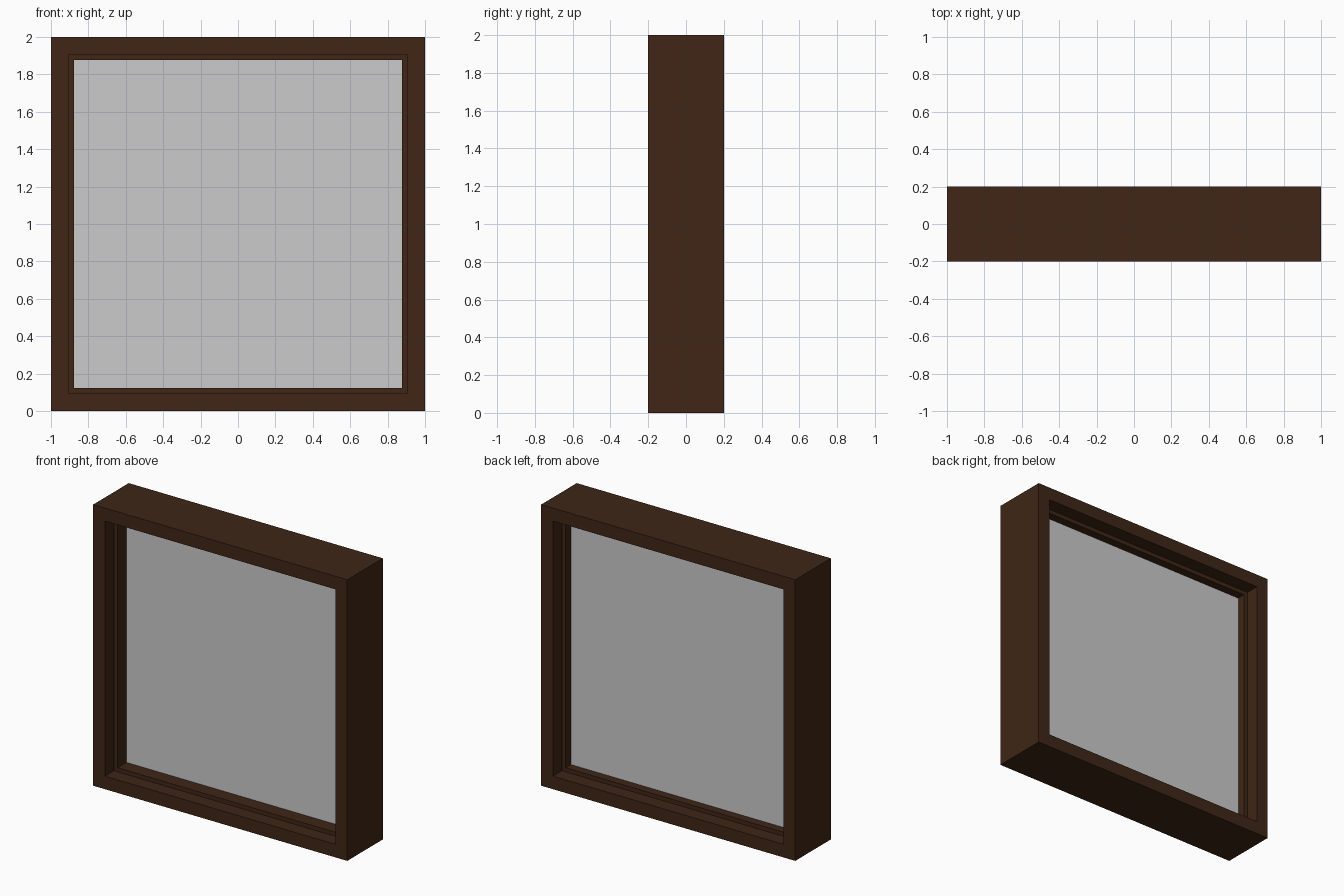
import bpy, bmesh

if "Cube" in bpy.data.objects:
    bpy.data.objects.remove(bpy.data.objects["Cube"])

wood = bpy.data.materials.new("dark_wood")
wood.diffuse_color = (0.05, 0.019, 0.008, 1)
wood.use_nodes = True
wood.node_tree.nodes["Principled BSDF"].inputs["Base Color"].default_value = wood.diffuse_color
CENTRE_Z = 1.0


def finish(name, bm, mat=None):
    bmesh.ops.recalc_face_normals(bm, faces=bm.faces)
    me = bpy.data.meshes.new(name)
    bm.to_mesh(me)
    bm.free()
    ob = bpy.data.objects.new(name, me)
    ob.location.z = CENTRE_Z
    bpy.context.collection.objects.link(ob)
    if mat:
        me.materials.append(mat)
    return ob


def square_ring(name, profile, mat):
    """Sweep a closed (half size, y) profile around four mitred corners."""
    bm = bmesh.new()
    corners = [(-1, -1), (1, -1), (1, 1), (-1, 1)]
    loops = [[bm.verts.new((sx * r, y, sz * r)) for r, y in profile]
             for sx, sz in corners]
    n = len(profile)
    for i in range(4):
        a, b = loops[i], loops[(i + 1) % 4]
        for j in range(n):
            k = (j + 1) % n
            bm.faces.new((a[j], a[k], b[k], b[j]))
    return finish(name, bm, mat)


# Outer frame with a stepped stop on the inside that holds the pane
square_ring("window_frame", [
    (1.0, -0.2), (0.907, -0.2), (0.907, -0.1), (0.878, -0.1),
    (0.878, 0.1), (0.907, 0.1), (0.907, 0.2), (1.0, 0.2)], wood)

# Glass pane, its edges tucked against the stop
bm = bmesh.new()
bmesh.ops.create_cube(bm, size=1)
bmesh.ops.scale(bm, vec=(1.756, 0.04, 1.756), verts=bm.verts)
bmesh.ops.translate(bm, vec=(0, 0.02, 0), verts=bm.verts)
finish("glass_pane", bm)
